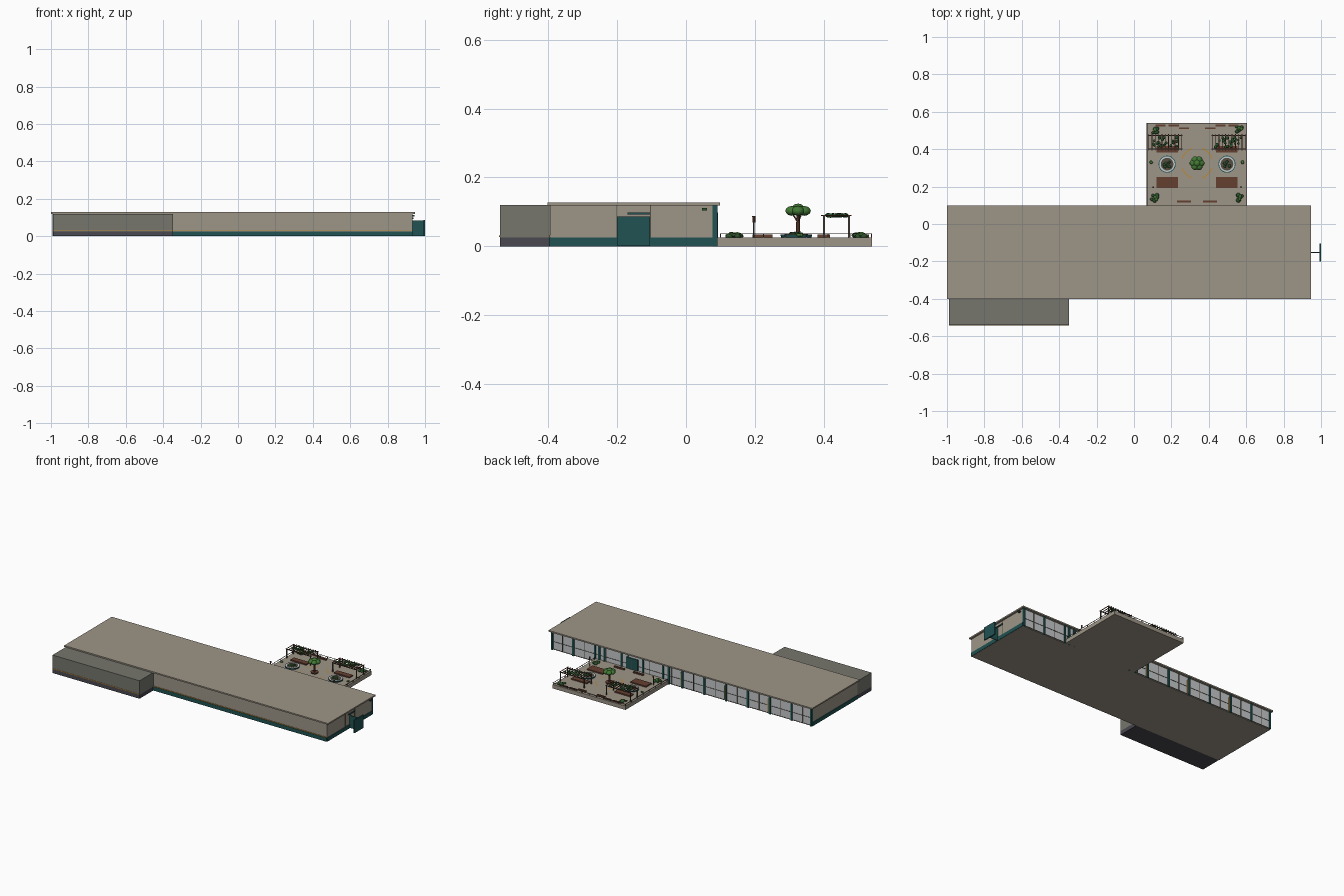
import bpy, bmesh, math, random
from mathutils import Matrix, Vector

cube = bpy.data.objects.get("Cube")
if cube:
    bpy.data.objects.remove(cube)
random.seed(4)


def material(name, r, g, b):
    m = bpy.data.materials.new(name)
    m.use_nodes = True
    m.diffuse_color = (r, g, b, 1)
    m.node_tree.nodes["Principled BSDF"].inputs["Base Color"].default_value = (r, g, b, 1)
    return m


tan = material("warm stone", .34, .30, .245)
grey = material("grey cladding", .18, .18, .155)
slate = material("slate", .065, .065, .08)
teal = material("deep teal", .015, .085, .085)
orange = material("amber", .5, .26, .04)
glass = material("pale glass", .56, .58, .59)
brown = material("red brown wood", .13, .05, .03)
green = material("leaf green", .055, .19, .035)
dark_green = material("dark foliage", .025, .085, .025)
steel = material("dark bronze", .09, .075, .055)


def finish(name, bm, mat, smooth=False):
    mesh = bpy.data.meshes.new(name)
    bm.to_mesh(mesh)
    bm.free()
    mesh.materials.append(mat)
    ob = bpy.data.objects.new(name, mesh)
    bpy.context.collection.objects.link(ob)
    for p in mesh.polygons:
        p.use_smooth = smooth
    return ob


def boxes(name, mat, *spans):
    """One object from boxes given as ((x0, x1), (y0, y1), (z0, z1))."""
    bm = bmesh.new()
    for s in spans:
        mid = Vector([(a + b) / 2 for a, b in s])
        size = Vector([b - a for a, b in s])
        bmesh.ops.create_cube(bm, size=1, matrix=Matrix.LocRotScale(mid, None, size))
    return finish(name, bm, mat)


def around(x, y, w, d, z0, z1):
    return ((x - w / 2, x + w / 2), (y - d / 2, y + d / 2), (z0, z1))


def cylinder(name, mat, x, y, z0, z1, r0, r1, sides=16):
    bm = bmesh.new()
    bmesh.ops.create_cone(bm, cap_ends=True, segments=sides, radius1=r0, radius2=r1,
                          depth=z1 - z0, matrix=Matrix.Translation((x, y, (z0 + z1) / 2)))
    return finish(name, bm, mat)


def foliage(name, mat, centre, spread, count, radius):
    """A cluster of slightly squashed leafy balls."""
    bm = bmesh.new()
    for i in range(count):
        off = Vector([random.uniform(-s, s) for s in spread])
        r = radius * random.uniform(.75, 1.15)
        bmesh.ops.create_icosphere(bm, subdivisions=2, radius=r, matrix=Matrix.LocRotScale(
            Vector(centre) + off, None, Vector((1, 1, .7))))
    return finish(name, bm, mat, True)


# Main hall
X0, X1, FRONT, BACK = -.99, .932, -.395, .082
boxes("hall_walls", tan, ((X0, X1), (FRONT, BACK), (0, .119)))
boxes("hall_roof", tan, ((-1, .945), (-.402, .099), (.119, .128)))
boxes("hall_plinth", teal,
      ((X0, X1), (FRONT - .003, FRONT), (.001, .026)),
      ((X1, X1 + .003), (FRONT, BACK), (.001, .026)),
      ((X0 - .003, X0), (FRONT, BACK), (.001, .026)))
boxes("hall_stripe", orange, ((-.348, X1), (FRONT - .003, FRONT), (.027, .031)))

# Front annexe
boxes("annexe_base", slate, ((X0, -.348), (-.54, FRONT), (0, .026)))
boxes("annexe_walls", grey, ((X0, -.348), (-.54, FRONT), (.026, .1195)))
boxes("annexe_stripe", orange, ((X0, -.348), (-.542, -.54), (.027, .031)))

# Glazed back wall
columns = [.926, .77, .61, .577, .54, .108, .065, -.035, -.196, -.357, -.518, -.68, -.84, -.984]
boxes("back_glazing", glass, ((X0 + .003, X1 - .003), (BACK, BACK + .003), (.003, .117)))
boxes("back_columns", teal, *[around(x, .084, .013, .014, 0, .119) for x in columns])
boxes("glazing_mullions", steel, *[around(.85 - .161 * i, .086, .003, .004, .003, .117)
                                  for i in range(12)])
boxes("glazing_rails", steel, ((X0, X1), (.085, .087), (.054, .0565)),
      ((X0, X1), (.085, .087), (.003, .006)))
boxes("amber_mullions", orange, *[around(x + .012, .087, .005, .005, .01, .1)
                                 for x in (-.035, -.357, -.68)])

# Garden door
boxes("garden_door", teal, around(.335, .087, .085, .008, .026, .1))
boxes("garden_door_posts", teal, *[around(.335 + s * .08, .086, .01, .01, .02, .119) for s in (-1, 1)])
boxes("garden_door_split", steel, around(.335, .0915, .003, .002, .026, .098))

# Side entrance
boxes("entrance_panel", teal, ((.992, 1), (-.2, -.104), (.001, .087)))
boxes("entrance_leaf", teal, ((X1, .994), (-.154, -.15), (.001, .084)))
boxes("entrance_frame", steel, *[((X1, X1 + .002), (y, y + .002), (.026, .119)) for y in (-.202, -.104)])
boxes("entrance_light", teal, ((X1, X1 + .006), (-.17, -.104), (.092, .099)))
boxes("wall_lamp", dark_green, ((X1, X1 + .012), (.047, .061), (.104, .112)))

# Terrace and its railing
TX0, TX1, TY1, TOP = .068, .605, .54, .026
boxes("terrace", tan, ((TX0, TX1), (.08, TY1), (0, TOP)))
rails = [((x, x + .003), (.1, TY1), (.036, .038)) for x in (TX0, TX1 - .003)]
rails.append(((TX0, TX1), (TY1 - .003, TY1), (.036, .038)))
posts = [around(x, .1 + .0625 * i, .003, .003, TOP, .037)
         for x in (TX0 + .002, TX1 - .002) for i in range(8)]
posts += [around(TX0 + .002 + .0533 * i, TY1 - .002, .003, .003, TOP, .037) for i in range(11)]
boxes("terrace_railing", steel, *rails, *posts)

# Central tree with ring seat
CX, CY = .337, .325
cylinder("tree_planter", brown, CX, CY, TOP, .035, .022, .024)
cylinder("tree_trunk", brown, CX, CY, .03, .1, .007, .004, 8)
boughs = bmesh.new()
for a in (.4, 2.5, 4.6):
    bmesh.ops.create_cone(boughs, cap_ends=True, segments=6, radius1=.003, radius2=.002, depth=.04,
                          matrix=Matrix.Translation((CX + .01 * math.cos(a), CY + .01 * math.sin(a), .085))
                          @ Matrix.Rotation(a, 4, "Z") @ Matrix.Rotation(.6, 4, "Y"))
finish("tree_boughs", boughs, brown)
bm = bmesh.new()
for i in range(7):
    a, d = i * math.tau / 6, .021 if i < 6 else 0
    bmesh.ops.create_icosphere(bm, subdivisions=2, radius=.019, matrix=Matrix.LocRotScale(
        Vector((CX + d * math.cos(a), CY + d * math.sin(a), .103 if d else .11)), None, Vector((1, 1, .75))))
finish("tree_crown", bm, green, True)

# Amber paving arcs around the tree
bm = bmesh.new()
for quarter in range(4):
    for i in range(6):
        a, b = [math.radians(quarter * 90 + 18 + 9 * k) for k in (i, i + 1)]
        bm.faces.new([bm.verts.new((CX + r * math.cos(t), CY + r * math.sin(t), TOP + .002))
                      for r, t in ((.08, a), (.086, a), (.086, b), (.08, b))])
finish("paving_arcs", bm, orange)

# Mirrored garden furniture
for side, s in (("right", -1), ("left", 1)):
    x = CX + s * .16
    # Round planter
    cylinder(side + "_round_planter", teal, x, .32, TOP, .034, .044, .046, 20)
    cylinder(side + "_planter_rim", glass, x, .32, .034, .0345, .042, .042, 20)
    cylinder(side + "_planter_soil", steel, x, .32, .0345, .0355, .034, .034, 20)
    foliage(side + "_planter_leaves", dark_green, (x, .32, .036), (.017, .017, .001), 8, .008)
    # Raised beds and benches
    boxes(side + "_raised_beds", brown, around(x, .222, .115, .058, TOP, .034),
          around(x, .4, .115, .036, TOP, .034))
    boxes(side + "_benches", brown, around(CX + s * .07, .12, .075, .012, TOP, .034),
          around(CX + s * .07, .512, .055, .01, TOP, .034),
          around(CX + s * .125, .526, .055, .01, TOP, .034),
          around(CX + s * .195, .526, .055, .01, TOP, .034))
    # Pergola
    w = .088
    boxes(side + "_pergola_frame", steel,
          *[around(x + s * .01 + i * w, y, .005, .005, TOP, .088) for i in (-1, 1) for y in (.4, .473)],
          *[around(x + s * .01, y, 2 * w + .01, .005, .083, .088) for y in (.4, .473)])
    boxes(side + "_pergola_slats", brown,
          *[around(x + s * .01 - w + i * w / 5, .436, .004, .088, .088, .091) for i in range(11)])
    foliage(side + "_pergola_vine", dark_green, (x + s * .005, .438, .09), (.07, .027, .001), 24, .008)
    # Corner bushes and small plants
    for place, y in (("front", .14), ("back", .505)):
        foliage(f"{side}_{place}_bush", dark_green, (CX + s * .227, y, .031), (.016, .017, .002), 6, .011)
        foliage(f"{side}_{place}_bush_top", green, (CX + s * .227, y, .035), (.01, .01, .001), 3, .008)
    foliage(side + "_small_plant", green, (CX + s * .243, .33, .032), (.004, .004, .002), 3, .008)
    # Lamp post
    lx = CX + s * .235
    cylinder(side + "_lamp_post", steel, lx, .197, TOP, .08, .002, .002, 8)
    cylinder(side + "_lamp_head", brown, lx, .197, .07, .088, .004, .005, 8)
